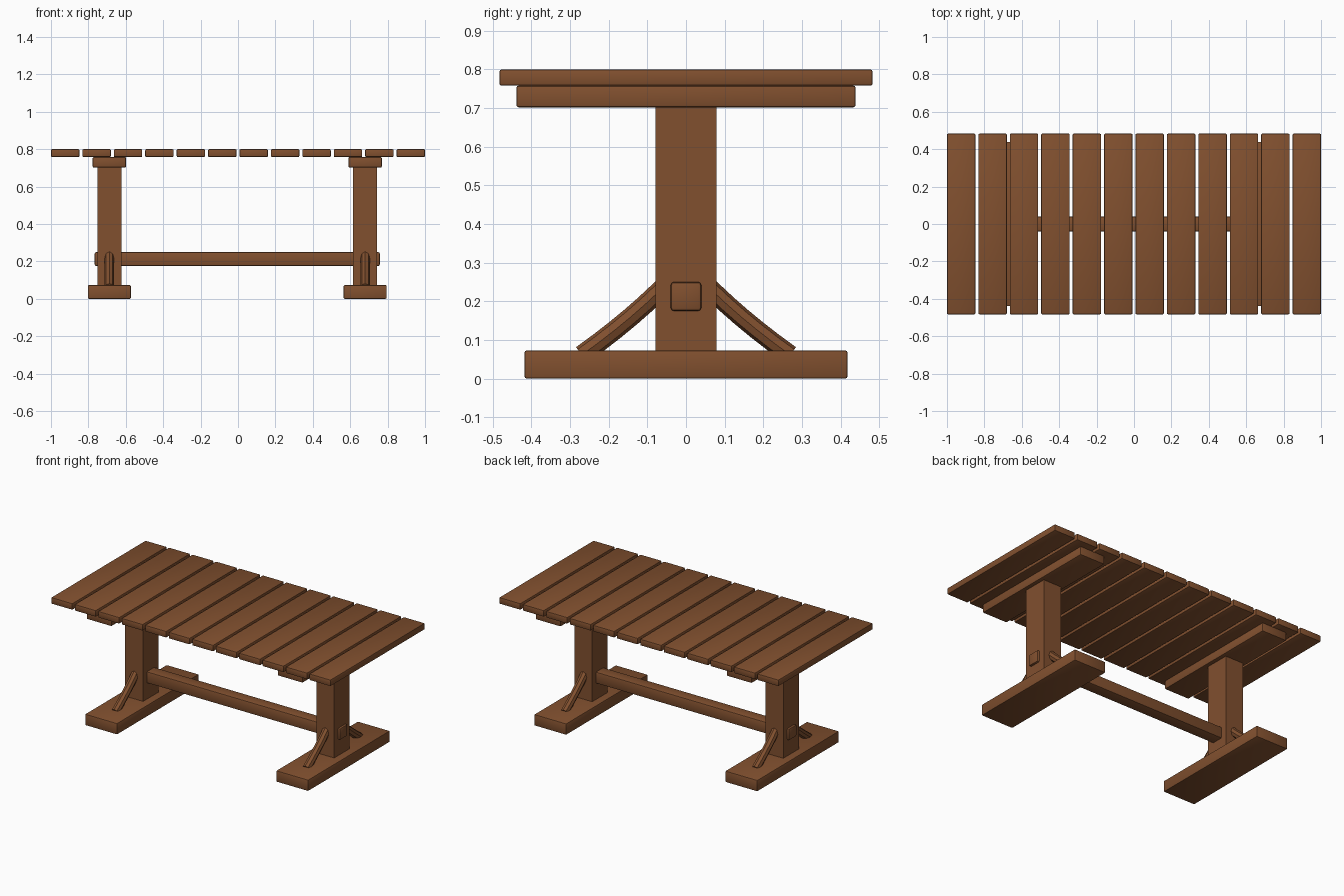
import bpy
import bmesh
from mathutils import Vector

cube = bpy.data.objects.get("Cube")
if cube:
    bpy.data.objects.remove(cube, do_unlink=True)

wood = bpy.data.materials.new("brown_wood")
wood.use_nodes = True
colour = (0.22, 0.08, 0.028, 1)
wood.diffuse_color = colour
wood.node_tree.nodes["Principled BSDF"].inputs["Base Color"].default_value = colour


def add_object(name, mesh):
    mesh.materials.clear()
    mesh.materials.append(wood)
    obj = bpy.data.objects.new(name, mesh)
    bpy.context.collection.objects.link(obj)
    return obj


def beam(name, centre, size, bevel=0.006):
    """Box with softly rounded edges."""
    bm = bmesh.new()
    bmesh.ops.create_cube(bm, size=1)
    bmesh.ops.scale(bm, vec=size, verts=bm.verts)
    bmesh.ops.translate(bm, vec=centre, verts=bm.verts)
    if bevel:
        bmesh.ops.bevel(bm, geom=bm.edges[:], offset=bevel, segments=2,
                        profile=0.5, affect='EDGES')
    mesh = bpy.data.meshes.new(name)
    bm.to_mesh(mesh)
    bm.free()
    obj = add_object(name, mesh)
    bpy.ops.object.select_all(action='DESELECT')
    bpy.context.view_layer.objects.active = obj
    obj.select_set(True)
    bpy.ops.object.shade_smooth_by_angle()
    return obj


def brace(name, x, side):
    """Bent eight-sided strut from the post down to the foot."""
    curve = bpy.data.curves.new(name, 'CURVE')
    curve.dimensions = '3D'
    curve.bevel_depth = 0.025
    curve.bevel_resolution = 2
    curve.use_fill_caps = True
    curve.resolution_u = 6
    spline = curve.splines.new('BEZIER')
    spline.bezier_points.add(1)
    path = [((0.04, 0.256), (-0.04, 0.04)), ((0.27, 0.061), (0.08, -0.056))]
    for point, ((y, z), (dy, dz)) in zip(spline.bezier_points, path):
        point.handle_left_type = point.handle_right_type = 'FREE'
        point.co = (x, y * side, z)
        step = Vector((0, dy * side, dz))
        point.handle_left = point.co - step
        point.handle_right = point.co + step
    # Handles keep the strut steep at the post and shallow at the foot
    spline.bezier_points[0].handle_right = (x, 0.1 * side, 0.193)
    spline.bezier_points[1].handle_left = (x, 0.18 * side, 0.125)
    spline.use_smooth = False
    temp = bpy.data.objects.new(name, curve)
    bpy.context.collection.objects.link(temp)
    graph = bpy.context.evaluated_depsgraph_get()
    mesh = bpy.data.meshes.new_from_object(temp.evaluated_get(graph))
    bpy.data.objects.remove(temp, do_unlink=True)
    add_object(name, mesh)


# Table top planks
planks = 12
width = 0.152
pitch = (2 - width) / (planks - 1)
for i in range(planks):
    beam(f"top_plank_{i + 1}", (-1 + width / 2 + i * pitch, 0, 0.779),
         (width, 0.966, 0.042))

# Trestle legs at both ends
shift = -0.004
for label, sign in (("right", -1), ("left", 1)):
    x = sign * 0.684 + shift
    beam(f"{label}_foot", (x, 0, 0.0365), (0.23, 0.836, 0.073))
    beam(f"{label}_post", (x, 0, 0.385), (0.128, 0.158, 0.64), 0)
    beam(f"{label}_crossbar", (x, 0, 0.73), (0.178, 0.878, 0.056))
    for end, side in (("front", -1), ("back", 1)):
        brace(f"{label}_{end}_brace", x, side)

# Long stretcher passing through both posts
beam("stretcher", (shift, 0, 0.2125), (1.524, 0.079, 0.075), 0.008)
